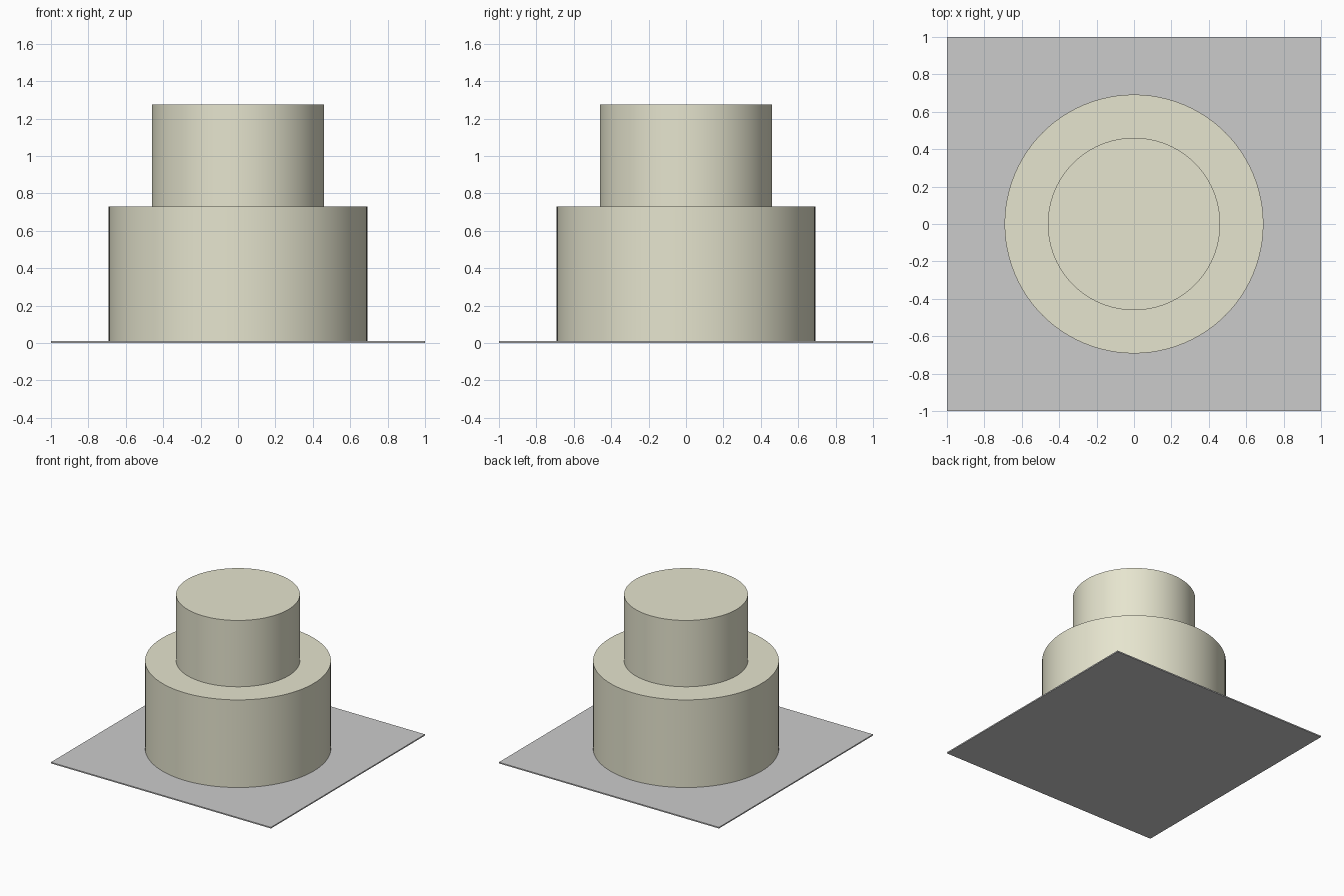
import bpy
from math import radians

if "Cube" in bpy.data.objects:
    bpy.data.objects.remove(bpy.data.objects["Cube"])

stone = bpy.data.materials.new("pale_stone")
stone.diffuse_color = (0.79, 0.78, 0.62, 1)
stone.use_nodes = True
stone.node_tree.nodes["Principled BSDF"].inputs["Base Color"].default_value = stone.diffuse_color


def drum(name, radius, z0, z1):
    bpy.ops.mesh.primitive_cylinder_add(vertices=96, radius=radius, depth=z1 - z0,
                                        location=(0, 0, (z0 + z1) / 2))
    ob = bpy.context.object
    ob.name = name
    ob.data.materials.append(stone)
    bpy.ops.object.shade_smooth_by_angle(angle=radians(30))
    return ob


# Thin square ground plate
PLATE = 0.01
bpy.ops.mesh.primitive_cube_add(size=1, location=(0, 0, PLATE / 2))
plate = bpy.context.object
plate.name = "base_plate"
plate.scale = (2, 2, PLATE)
bpy.ops.object.transform_apply(location=False, rotation=False, scale=True)

# Two stacked round tiers
STEP = 0.73
drum("lower_tier", 0.692, PLATE, STEP)
drum("upper_tier", 0.461, STEP, 1.275)
